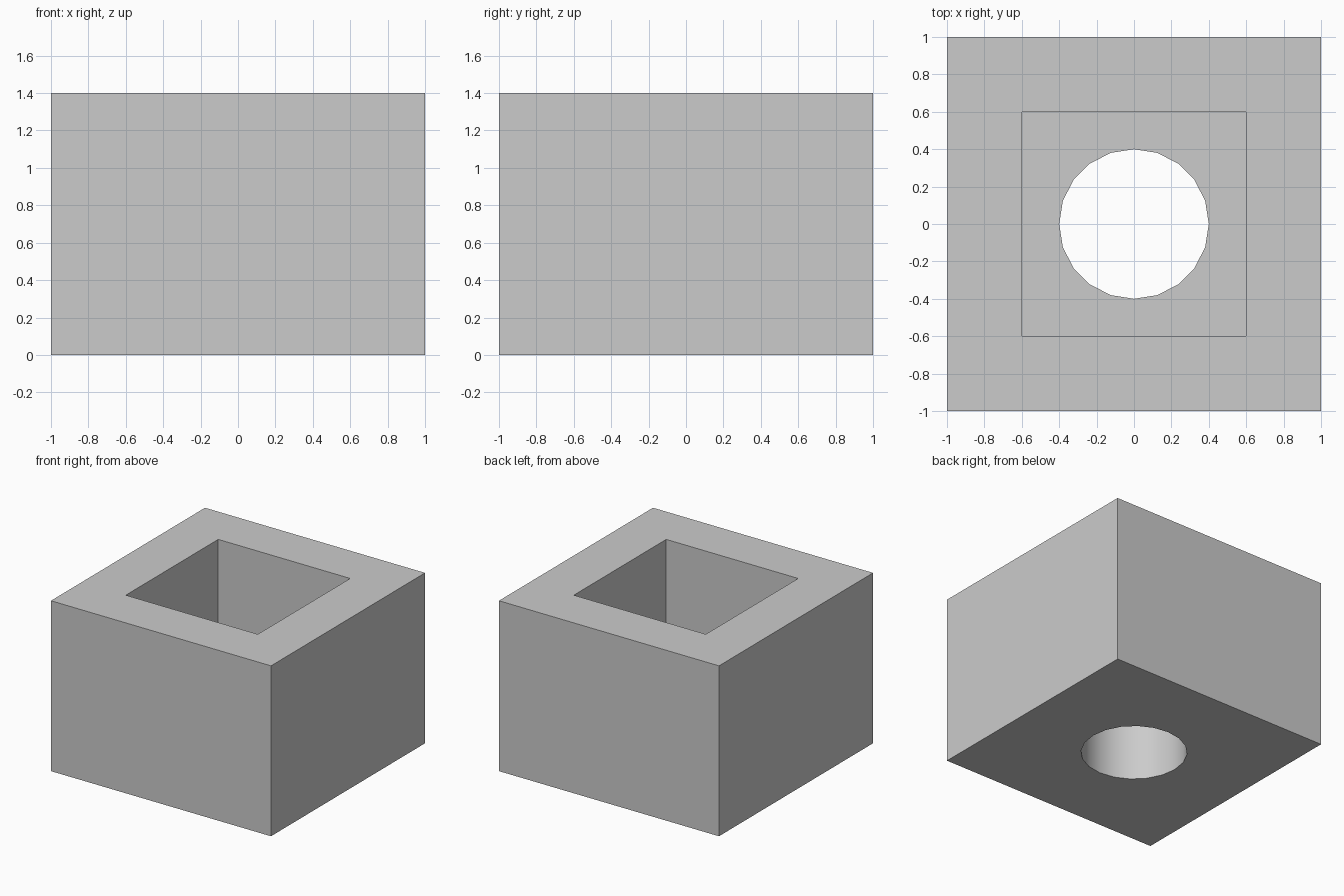
import bpy

default = bpy.data.objects.get("Cube")
if default:
    bpy.data.objects.remove(default, do_unlink=True)

HEIGHT = 1.4
FLOOR = 0.6  # level of the pocket floor

grey = bpy.data.materials.new("light grey")
grey.use_nodes = True
colour = (0.6, 0.6, 0.6, 1)
grey.diffuse_color = colour
grey.node_tree.nodes["Principled BSDF"].inputs["Base Color"].default_value = colour


def box(name, width, bottom, top):
    bpy.ops.mesh.primitive_cube_add(size=1, location=(0, 0, (bottom + top) / 2))
    obj = bpy.context.object
    obj.name = name
    obj.scale = (width, width, top - bottom)
    bpy.ops.object.transform_apply(location=True, rotation=False, scale=True)
    obj.data.materials.append(grey)
    return obj


def cut(body, cutter):
    # Subtract the cutter and remove it
    mod = body.modifiers.new(cutter.name, "BOOLEAN")
    mod.operation = "DIFFERENCE"
    mod.solver = "EXACT"
    mod.object = cutter
    bpy.ops.object.select_all(action="DESELECT")
    body.select_set(True)
    bpy.context.view_layer.objects.active = body
    bpy.ops.object.modifier_apply(modifier=mod.name)
    bpy.data.objects.remove(cutter, do_unlink=True)


# Solid block
block = box("block", 2, 0, HEIGHT)

# Square pocket, open at the top
cut(block, box("pocket_cutter", 1.2, FLOOR, HEIGHT + 0.2))

# Round hole through the floor, with a corner on the x axis
bpy.ops.mesh.primitive_cylinder_add(vertices=20, radius=0.4, depth=1.6,
                                    location=(0, 0, 0.2))
hole = bpy.context.object
hole.name = "hole_cutter"
hole.data.materials.append(grey)
cut(block, hole)

# Smooth hole wall, sharp block edges
bpy.ops.object.shade_smooth_by_angle(angle=0.6)
